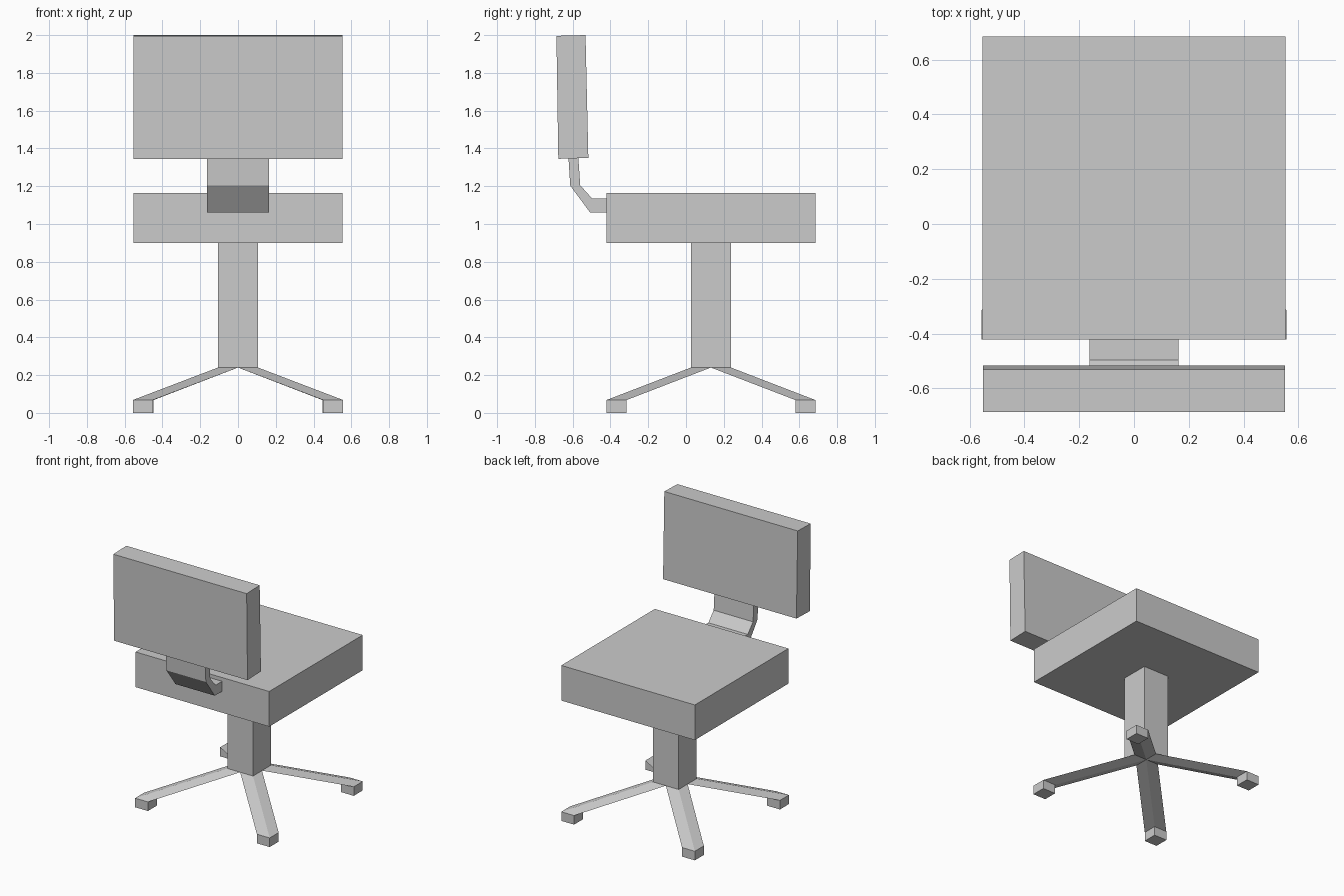
import bpy
import bmesh

if "Cube" in bpy.data.objects:
    bpy.data.objects.remove(bpy.data.objects["Cube"], do_unlink=True)

grey = bpy.data.materials.new("plain_grey")
grey.use_nodes = True
grey.diffuse_color = (0.6, 0.6, 0.6, 1)
grey.node_tree.nodes["Principled BSDF"].inputs["Base Color"].default_value = grey.diffuse_color


def loft(name, rings):
    """Flat-faced solid through a row of matching rings, capped at both ends."""
    bm = bmesh.new()
    loops = [[bm.verts.new(p) for p in ring] for ring in rings]
    n = len(loops[0])
    for a, b in zip(loops, loops[1:]):
        for i in range(n):
            j = (i + 1) % n
            bm.faces.new((a[i], a[j], b[j], b[i]))
    bm.faces.new(loops[0][::-1])
    bm.faces.new(loops[-1])
    bmesh.ops.recalc_face_normals(bm, faces=bm.faces)
    mesh = bpy.data.meshes.new(name)
    bm.to_mesh(mesh)
    bm.free()
    mesh.materials.append(grey)
    obj = bpy.data.objects.new(name, mesh)
    bpy.context.scene.collection.objects.link(obj)
    return obj


def square(cx, cy, half, z):
    return [(cx + sx * half, cy + sy * half, z)
            for sx, sy in ((-1, -1), (1, -1), (1, 1), (-1, 1))]


def extrude_x(name, half_width, profile):
    return loft(name, [[(x, y, z) for y, z in profile]
                       for x in (-half_width, half_width)])


MID = 0.132          # y of the post axis
POST = 0.106         # half width of the post
SEAT = 0.553         # half width of the seat
FOOT_TOP, POST_BASE, SEAT_BASE = 0.068, 0.24, 0.90

# Seat cushion and central post
loft("seat", [square(0, MID, SEAT, z) for z in (SEAT_BASE, 1.163)])
loft("post", [square(0, MID, POST, z) for z in (POST_BASE, SEAT_BASE)])

# Four legs, each running from a quarter of the post base to a block foot
half = POST / 2
for end, sy in (("back", -1), ("front", 1)):
    for side, sx in (("left", 1), ("right", -1)):
        foot = (sx * (SEAT - half), MID + sy * (SEAT - half), half)
        if end == "back":
            foot = (foot[0] + sx * 0.004, foot[1], half)
        loft(f"{end}_{side}_leg",
             [square(*foot, 0), square(*foot, FOOT_TOP),
              square(sx * half, MID + sy * half, half, POST_BASE)])

# Bent bracket joining seat and backrest
extrude_x("back_bracket", 0.163, [
    (-0.42, 1.06), (-0.507, 1.06), (-0.613, 1.203), (-0.622, 1.35),
    (-0.57, 1.35), (-0.56, 1.205), (-0.497, 1.135), (-0.42, 1.135)])

# Slightly reclined backrest
extrude_x("backrest", 0.552, [
    (-0.676, 1.345), (-0.517, 1.35), (-0.532, 2.0), (-0.686, 1.996)])
